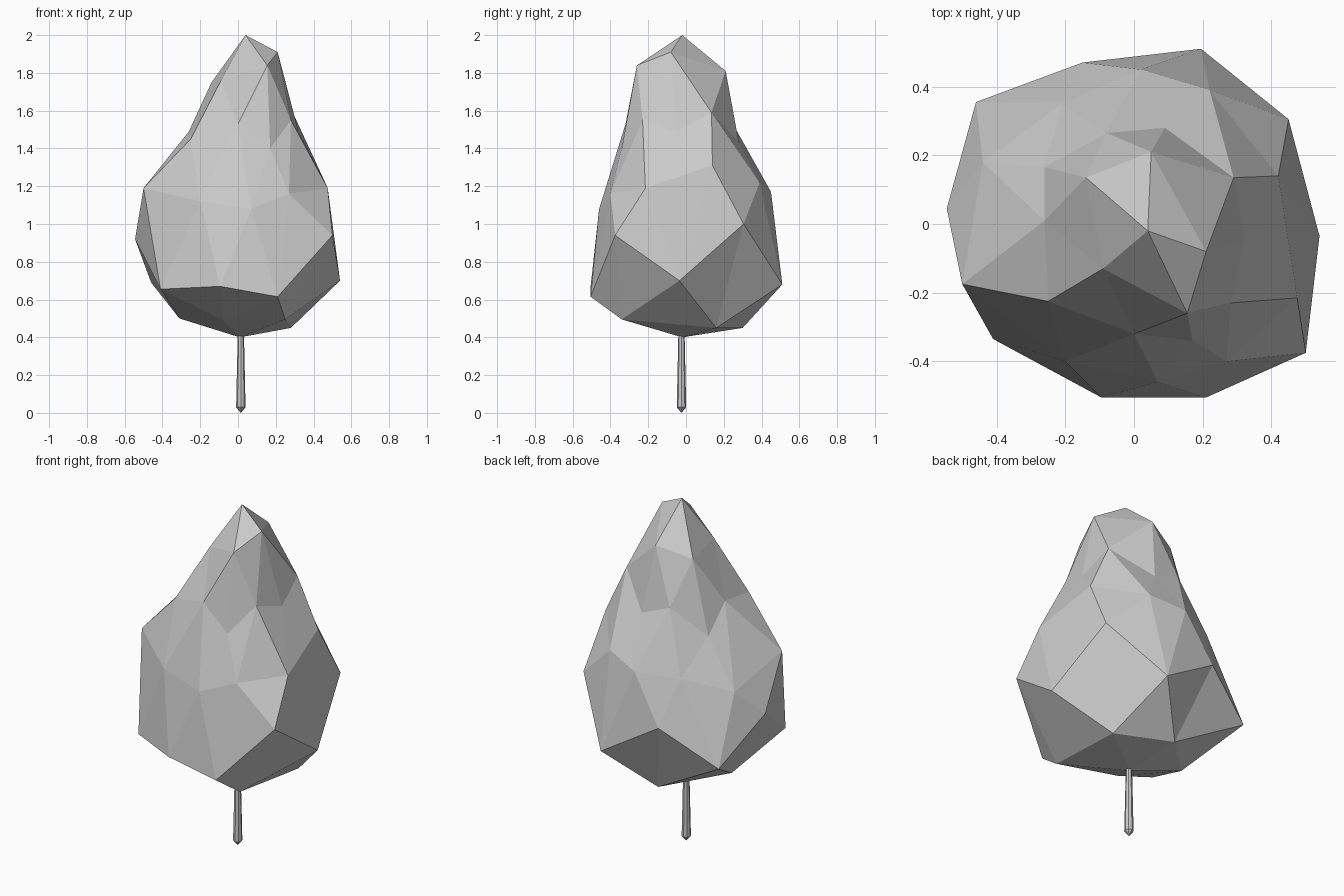
import bpy, bmesh, math

if "Cube" in bpy.data.objects:
    bpy.data.objects.remove(bpy.data.objects["Cube"])


def finish(bm, name):
    bmesh.ops.recalc_face_normals(bm, faces=bm.faces)
    mesh = bpy.data.meshes.new(name)
    bm.to_mesh(mesh)
    bm.free()
    obj = bpy.data.objects.new(name, mesh)
    bpy.context.collection.objects.link(obj)


# Crown: icosphere layout, irregular rings from bottom to top
bm = bmesh.new()


def ring(*points):
    return [bm.verts.new(p) for p in points]


def tri(*verts):
    bm.faces.new(verts)


bottom, = ring((0.01, -0.02, 0.40))
base = ring((.28, .16, .45), (-.03, .30, .45), (-.31, .02, .50),
            (-.08, -.22, .49), (.25, -.34, .495))
low = ring((.45, .305, 1.0), (.195, .51, .68), (-.15, .47, .89),
           (-.46, .355, .69), (-.545, .045, .92), (-.41, -.335, .655),
           (-.095, -.505, .67), (.21, -.505, .615), (.50, -.375, .94),
           (.54, -.035, .70))
mid = ring((.22, .39, 1.22), (.02, .45, 1.17), (-.21, .35, 1.15),
           (-.44, .18, 1.07), (-.50, -.175, 1.19), (-.2, -.4, 1.12),
           (.07, -.46, 1.08), (.27, -.40, 1.16), (.475, -.215, 1.19),
           (.42, .14, 1.31))
high = ring((.09, .28, 1.43), (-.08, .265, 1.50), (-.26, .165, 1.34),
            (-.26, .01, 1.49), (-.25, -.225, 1.45), (0, -.32, 1.53),
            (.17, -.34, 1.40), (.28, -.23, 1.55), (.32, -.05, 1.49),
            (.29, .135, 1.59))
crest = ring((.05, .21, 1.81), (-.14, .135, 1.75), (-.09, -.13, 1.76),
             (.155, -.26, 1.84), (.21, -.08, 1.91))
top, = ring((.04, -.02, 2.0))


def cap(pole, small, big):
    for k in range(5):
        a, b = small[k], small[(k + 1) % 5]
        p, q, r = (big[(2 * k + i) % 10] for i in range(3))
        tri(pole, a, b)
        tri(a, p, q)
        tri(a, q, b)
        tri(b, q, r)


cap(bottom, base, low)
cap(top, crest, high)
for k in range(5):
    b0, b1, b2 = (low[(2 * k + i) % 10] for i in range(3))
    e0, e1, e2 = (mid[(2 * k + i) % 10] for i in range(3))
    u0, u1, u2 = (high[(2 * k + i) % 10] for i in range(3))
    tri(b0, b1, e0)
    tri(b1, e1, e0)
    tri(b1, b2, e1)
    tri(e0, e1, u0)
    tri(e1, b2, e2)
    tri(e1, e2, u1)
    tri(u0, e1, u1)
    tri(u1, e2, u2)
finish(bm, "crown")

# Trunk: slim tapered stem with a pointed foot
bm = bmesh.new()
SIDES = 8
rings = []
for z, r in ((0.03, 0.025), (0.44, 0.016)):
    rings.append([bm.verts.new((0.015 + r * math.cos(2 * math.pi * i / SIDES),
                                -0.024 + r * math.sin(2 * math.pi * i / SIDES), z))
                  for i in range(SIDES)])
tip = bm.verts.new((0.015, -0.024, 0))
for i in range(SIDES):
    j = (i + 1) % SIDES
    bm.faces.new((rings[0][i], rings[0][j], rings[1][j], rings[1][i]))
    bm.faces.new((tip, rings[0][j], rings[0][i]))
bm.faces.new(rings[1])
finish(bm, "trunk")
